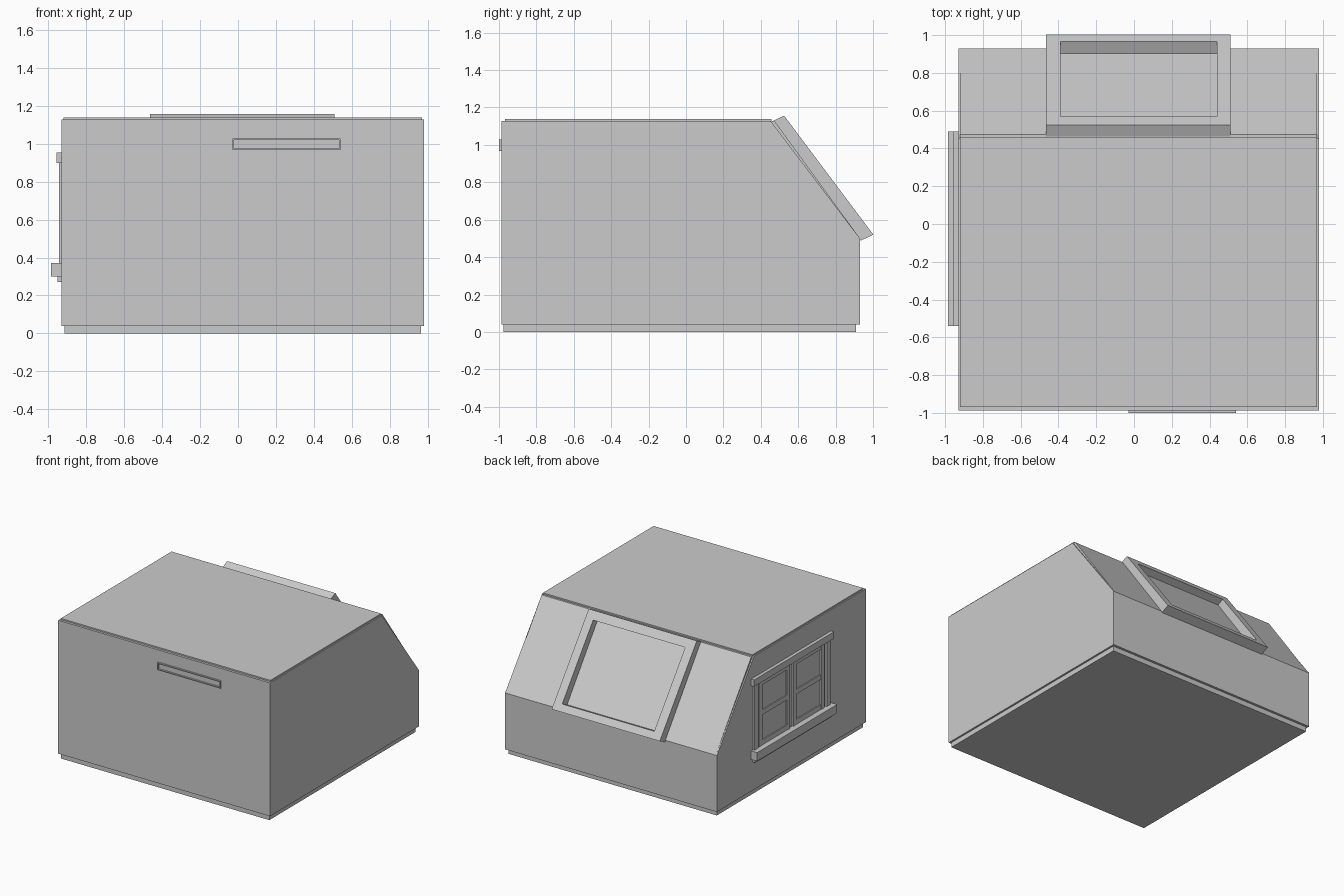
import bpy, bmesh
from mathutils import Vector

cube = bpy.data.objects.get("Cube")
if cube:
    bpy.data.objects.remove(cube, do_unlink=True)

GREY = (0.6, 0.6, 0.6, 1)
mat = bpy.data.materials.new("plain grey")
mat.use_nodes = True
mat.diffuse_color = GREY
mat.node_tree.nodes["Principled BSDF"].inputs["Base Color"].default_value = GREY


def finish(name, bm):
    bmesh.ops.recalc_face_normals(bm, faces=bm.faces)
    mesh = bpy.data.meshes.new(name)
    bm.to_mesh(mesh)
    bm.free()
    mesh.materials.append(mat)
    obj = bpy.data.objects.new(name, mesh)
    bpy.context.collection.objects.link(obj)
    return obj


def prism(name, x0, x1, profile):
    """Side profile of (y, z) points swept along x."""
    bm = bmesh.new()
    face = bm.faces.new([bm.verts.new((x0, y, z)) for y, z in profile])
    grown = bmesh.ops.extrude_face_region(bm, geom=[face])["geom"]
    bmesh.ops.translate(bm, vec=(x1 - x0, 0, 0),
                        verts=[v for v in grown if isinstance(v, bmesh.types.BMVert)])
    return finish(name, bm)


def box(name, x, y, z):
    (y0, y1), (z0, z1) = y, z
    return prism(name, x[0], x[1], [(y0, z0), (y1, z0), (y1, z1), (y0, z1)])


# Building shell: plinth, walls with a cut-off back, thin roof coverings
EAVE, RIDGE = Vector((0.93, 0.5)), Vector((0.453, 1.127))
box("plinth", (-0.915, 0.965), (-0.975, 0.91), (0, 0.045))
prism("walls", -0.93, 0.98, [(-0.987, 0.04), (0.93, 0.04), EAVE, RIDGE, (-0.987, 1.127)])
box("flat_roof", (-0.92, 0.97), (-0.968, 0.458), (1.12, 1.138))
prism("sloped_roof", -0.92, 0.97, [RIDGE, (0.474, 1.127), EAVE])

# Skylight: four bars leaning out from the slope
LEAN = Vector((0.068, 0.032))
TOP, BOTTOM = Vector((0.457, 1.124)), Vector((0.934, 0.488))


def slope_bar(name, x0, x1, start, end):
    a, b = TOP.lerp(BOTTOM, start), TOP.lerp(BOTTOM, end)
    prism(name, x0, x1, [a, b, b + LEAN, a + LEAN])


slope_bar("skylight_right_bar", -0.465, -0.39, 0, 1)
slope_bar("skylight_left_bar", 0.44, 0.51, 0, 1)
slope_bar("skylight_top_bar", -0.39, 0.44, 0, 0.09)
slope_bar("skylight_bottom_bar", -0.39, 0.44, 0.925, 1)

# Narrow slot frame on the front wall
FRONT = (-1.0, -0.98)
box("slot_top", (-0.03, 0.54), FRONT, (1.02, 1.028))
box("slot_bottom", (-0.03, 0.54), FRONT, (0.968, 0.976))
box("slot_end_right", (-0.03, -0.022), FRONT, (0.976, 1.02))
box("slot_end_left", (0.532, 0.54), FRONT, (0.976, 1.02))

# Side window: sill, apron, lintel and posts
WALL = -0.92
SPAN = (-0.54, 0.49)
box("window_sill", (-0.985, WALL), SPAN, (0.3, 0.37))
box("window_apron", (-0.952, WALL), (-0.52, 0.47), (0.27, 0.3))
box("window_lintel", (-0.957, WALL), SPAN, (0.9, 0.955))
for name, y in (("back", 0.44), ("front", -0.49)):
    box("window_post_" + name, (-0.944, WALL), (y - 0.025, y + 0.025), (0.37, 0.9))

# Two sashes, each with stiles, rails and a middle bar
for name, y0, y1 in (("back", 0.0, 0.4), ("front", -0.44, -0.04)):
    for end, y in (("inner", y0), ("outer", y1 - 0.04)):
        box(f"sash_{name}_{end}_stile", (-0.94, WALL), (y, y + 0.04), (0.37, 0.9))
    for part, z in (("bottom_rail", 0.37), ("middle_bar", 0.615), ("top_rail", 0.86)):
        box(f"sash_{name}_{part}", (-0.938, WALL), (y0 + 0.04, y1 - 0.04), (z, z + 0.04))
